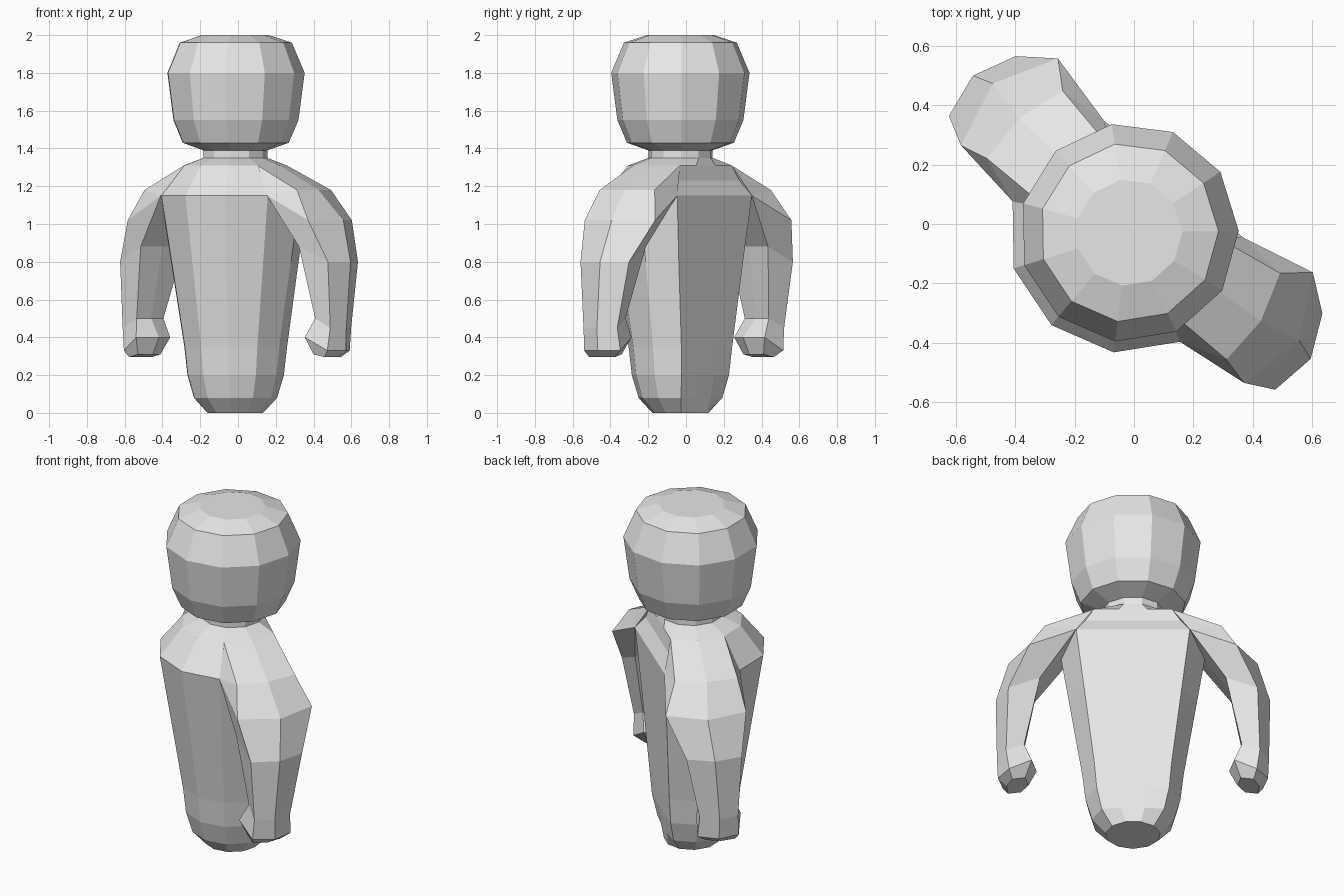
import bpy, bmesh, math
from mathutils import Matrix

cube = bpy.data.objects.get("Cube")
if cube:
    bpy.data.objects.remove(cube)

SIDES = 11
STEP = math.tau / SIDES
# The figure is turned about z and stands slightly off centre
PLACE = Matrix.Translation((-0.017, -0.029, 0)) @ Matrix.Rotation(math.radians(-40), 4, "Z")

grey = bpy.data.materials.new("light_grey")
grey.use_nodes = True
grey.diffuse_color = (0.8, 0.8, 0.8, 1)
grey.node_tree.nodes["Principled BSDF"].inputs["Base Color"].default_value = (0.8, 0.8, 0.8, 1)


def skin(name, rings):
    """Join equal-sized rings of points into a capped, flat-shaded tube."""
    bm = bmesh.new()
    loops = [[bm.verts.new(PLACE @ Matrix.Translation(p).translation) for p in ring] for ring in rings]
    count = len(loops[0])
    for low, high in zip(loops, loops[1:]):
        for i in range(count):
            j = (i + 1) % count
            bm.faces.new((low[i], low[j], high[j], high[i]))
    bm.faces.new(loops[0])
    bm.faces.new(loops[-1])
    bmesh.ops.remove_doubles(bm, verts=bm.verts, dist=0.0005)
    bmesh.ops.recalc_face_normals(bm, faces=bm.faces)
    mesh = bpy.data.meshes.new(name)
    bm.to_mesh(mesh)
    bm.free()
    mesh.materials.append(grey)
    obj = bpy.data.objects.new(name, mesh)
    bpy.context.collection.objects.link(obj)


def ring(radius, z, back=1):
    """Polygon ring with a corner at the front, cut flat at a given depth behind."""
    angles = [-math.pi / 2 + i * STEP for i in range(SIDES)]
    return [(radius * math.cos(a), min(radius * math.sin(a), back), z) for a in angles]


# Tapered torso with a flat back that leans in above the armpits
skin("torso", [
    ring(0.15, 0), ring(0.224, 0.08, 0.155), ring(0.26, 0.2, 0.172), ring(0.277, 0.35, 0.182),
    ring(0.35, 0.8, 0.21), ring(0.407, 1.15, 0.235), ring(0.343, 1.23, 0.19),
    ring(0.28, 1.31, 0.176), ring(0.172, 1.35),
])

# Neck and head
skin("neck", [ring(0.172, 1.34), ring(0.172, 1.395)])
skin("head", [
    ring(0.172, 1.39), ring(0.286, 1.43), ring(0.337, 1.55),
    ring(0.37, 1.8), ring(0.302, 1.96), ring(0.18, 2),
])

# Inner arm edges start at the torso corners beside the arm
SOCKET = (1.15, 0.339, 0.33, -0.222, 0.189)
# Arm sections, shoulder to fist, as outer and inner halves:
# height, reach at the edges, reach in the middle, front, back
ARM = [
    ((1.31, 0.235, 0.28, -0.15, 0.143), SOCKET),
    ((1.18, 0.505, 0.535, -0.19, 0.152), SOCKET),
    ((1.02, 0.597, 0.68, -0.226, 0.213), SOCKET),
    ((0.8, 0.698, 0.745, -0.19, 0.112), (0.88, 0.524, 0.524, -0.2, 0.109)),
    ((0.45, 0.7, 0.735, -0.17, 0.04), (0.5, 0.6, 0.59, -0.16, 0.03)),
    ((0.33, 0.685, 0.73, -0.175, 0.05), (0.4, 0.56, 0.515, -0.2, 0.042)),
    ((0.295, 0.66, 0.68, -0.16, 0), (0.31, 0.59, 0.56, -0.16, 0)),
]
ARM_ANGLE = -math.pi / 2 + 3 * STEP


def arm_ring(outer, inner, side):
    outline = []
    for (z, edge, middle, front, back), order in ((outer, 1), (inner, -1)):
        half = [(edge, front, z), (middle, (front + back) / 2, z), (edge, back, z)]
        outline += half[::order]
    c, s = math.cos(ARM_ANGLE), math.sin(ARM_ANGLE)
    return [(side * (r * c - t * s), r * s + t * c, z) for r, t, z in outline]


for name, side in (("left_arm", 1), ("right_arm", -1)):
    skin(name, [arm_ring(outer, inner, side) for outer, inner in ARM])
